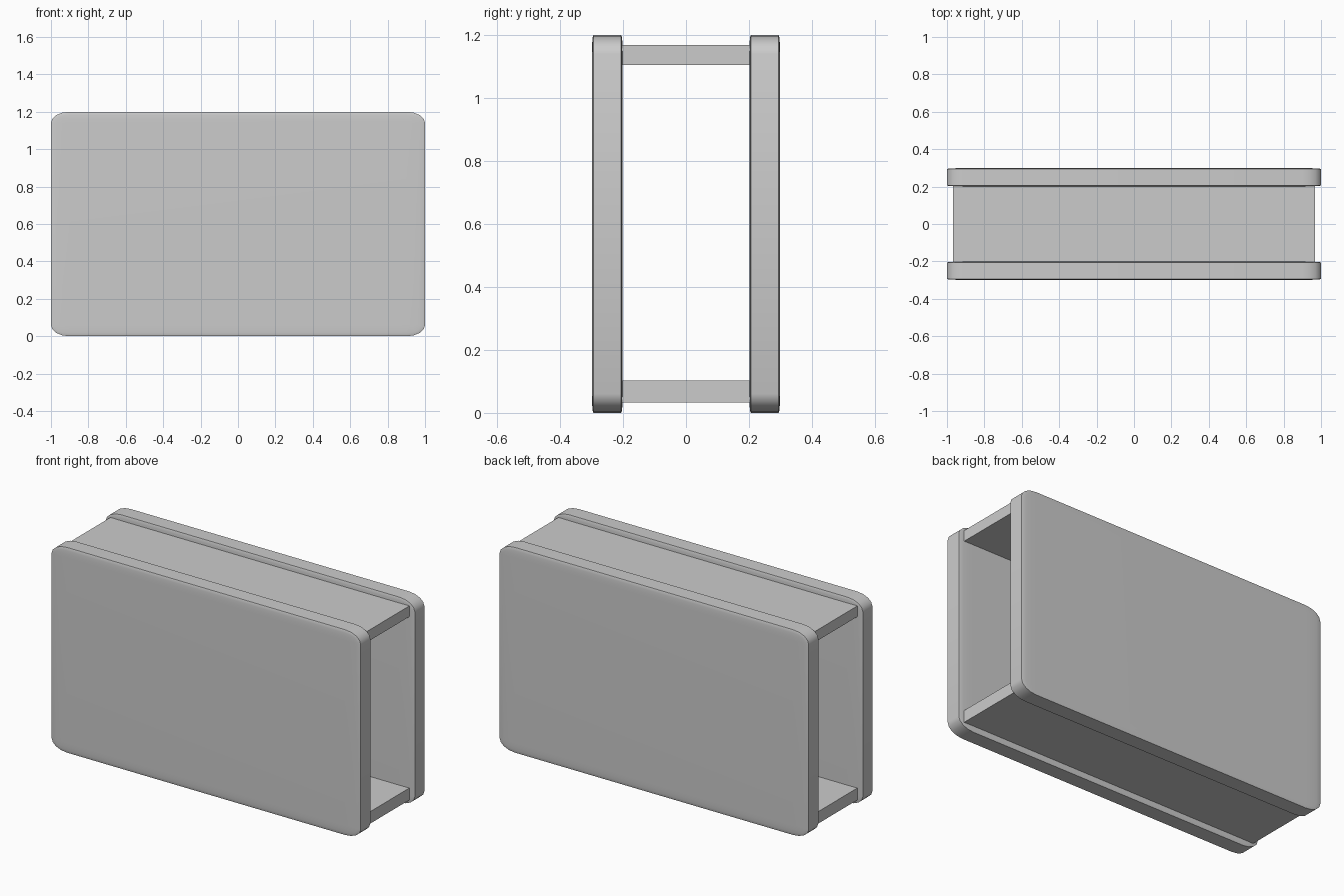
import bpy
import math
import bmesh

if "Cube" in bpy.data.objects:
    bpy.data.objects.remove(bpy.data.objects["Cube"])


def block(name, centre, size, bevel=0.0, segments=4):
    """Unit cube, optionally bevelled before it is stretched to size."""
    bm = bmesh.new()
    bmesh.ops.create_cube(bm, size=1.0)
    if bevel:
        bmesh.ops.bevel(bm, geom=bm.edges[:], offset=bevel, offset_type='OFFSET',
                        segments=segments, profile=0.5, affect='EDGES')
    bmesh.ops.scale(bm, vec=size, verts=bm.verts)
    bmesh.ops.recalc_face_normals(bm, faces=bm.faces[:])
    mesh = bpy.data.meshes.new(name)
    bm.to_mesh(mesh)
    bm.free()
    obj = bpy.data.objects.new(name, mesh)
    obj.location = centre
    bpy.context.collection.objects.link(obj)
    if bevel:
        bpy.ops.object.select_all(action='DESELECT')
        obj.select_set(True)
        bpy.context.view_layer.objects.active = obj
        bpy.ops.object.shade_smooth_by_angle(angle=math.radians(40))
    return obj


# Front and back panels: rounded before stretching, so corners are elliptical
for name, side in (("front_panel", -1), ("back_panel", 1)):
    block(name, (0, side * 0.25, 0.6), (2.0, 0.098, 1.2), bevel=0.05)

# Boards joining the panels, open at both ends
for name, low, high in (("bottom_board", 0.033, 0.103), ("top_board", 1.105, 1.168)):
    block(name, (0, 0, (low + high) / 2), (1.934, 0.41, high - low))
